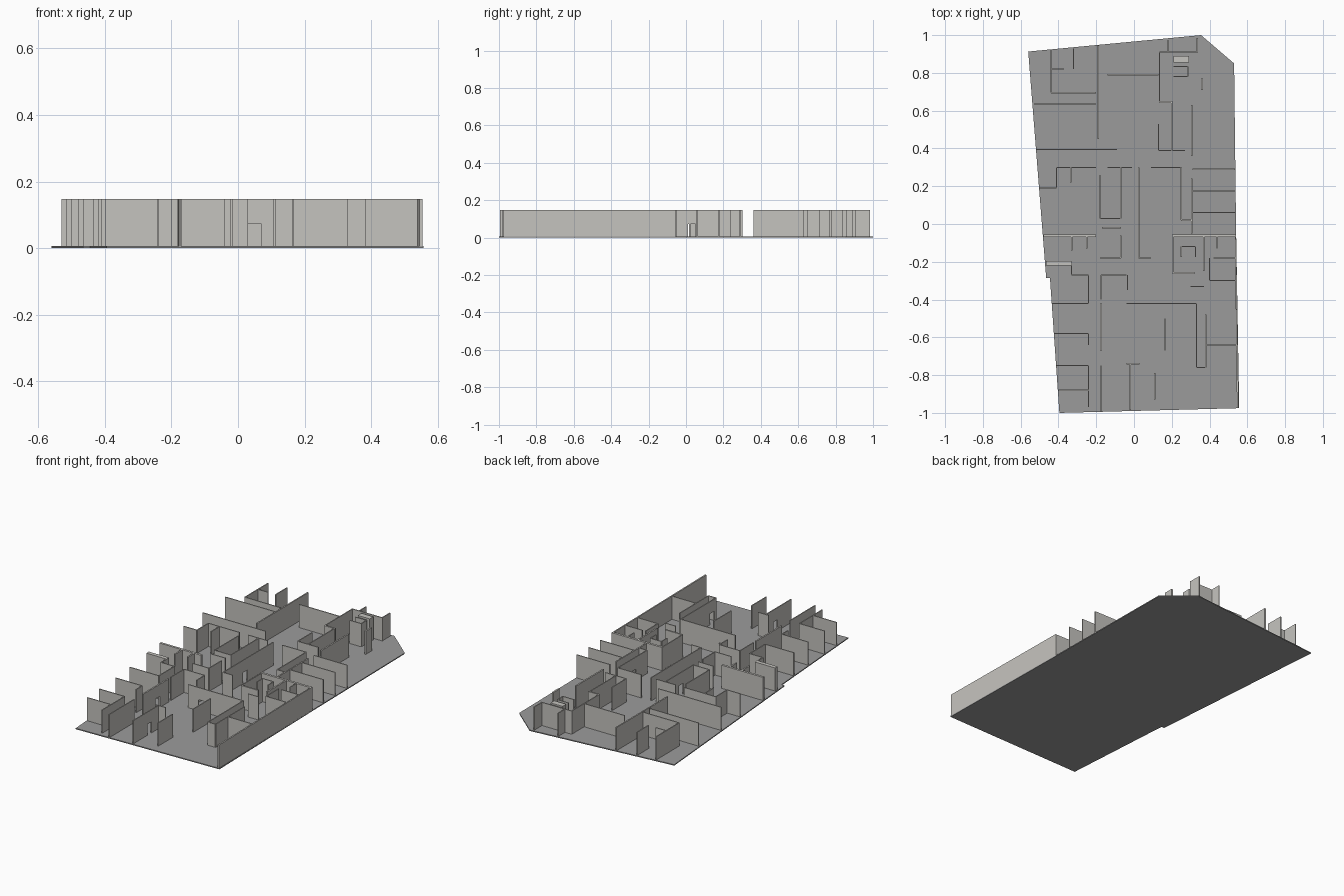
import bpy, bmesh

FLOOR_Z, TOP_Z, DOOR_Z = 0.006, 0.147, 0.073
THIN, THICK = 0.006, 0.014


def material(name, rgb):
    m = bpy.data.materials.new(name)
    m.diffuse_color = (*rgb, 1)
    return m


WALL = material("warm light grey", (0.56, 0.55, 0.52))
FLOOR = material("mid grey", (0.33, 0.33, 0.33))


def finish(name, bm, mat):
    bmesh.ops.recalc_face_normals(bm, faces=bm.faces[:])
    me = bpy.data.meshes.new(name)
    bm.to_mesh(me)
    bm.free()
    me.materials.append(mat)
    ob = bpy.data.objects.new(name, me)
    bpy.context.collection.objects.link(ob)
    return ob


def prism(bm, outline, z0, z1):
    face = bm.faces.new([bm.verts.new((x, y, z0)) for x, y in outline])
    top = bmesh.ops.extrude_face_region(bm, geom=[face])["geom"]
    verts = [v for v in top if isinstance(v, bmesh.types.BMVert)]
    bmesh.ops.translate(bm, verts=verts, vec=(0, 0, z1 - z0))


def block(bm, x0, x1, y0, y1, z0=FLOOR_Z, z1=TOP_Z):
    prism(bm, [(x0, y0), (x1, y0), (x1, y1), (x0, y1)], z0, z1)


def wall(bm, axis, pos, a, b, t=THIN, door=None):
    """Upright wall along one axis; an optional doorway leaves a lintel."""
    a, b = sorted((a, b))
    pieces = [(a, b, FLOOR_Z)]
    if door:
        pieces = [(a, door[0], FLOOR_Z), (*door, DOOR_Z), (door[1], b, FLOOR_Z)]
    for p, q, z in pieces:
        if axis == "x":
            block(bm, p, q, pos - t / 2, pos + t / 2, z)
        else:
            block(bm, pos - t / 2, pos + t / 2, p, q, z)


def wing(name, along_x, along_y):
    """along_x rows: y, x0, x1 ; along_y rows: x, y0, y1 (then thickness, door)."""
    bm = bmesh.new()
    for row in along_x:
        wall(bm, "x", *row)
    for row in along_y:
        wall(bm, "y", *row)
    return finish(name, bm, WALL)


# Floor slab
bm = bmesh.new()
prism(bm, [(-0.56, 0.913), (0.355, 1.0), (0.53, 0.85), (0.54, 0), (0.557, -0.975),
           (-0.395, -1.0), (-0.445, -0.285), (-0.465, -0.285)], 0, FLOOR_Z)
finish("floor_slab", bm, FLOOR)

# Rooms at the back left
wing("back_left_walls",
     [(0.82, -0.44, -0.37), (0.695, -0.44, -0.2), (0.635, -0.53, -0.2),
      (0.395, -0.515, -0.09), (0.79, -0.14, 0.13), (0.30, -0.41, -0.2),
      (0.19, -0.5, -0.41)],
     [(-0.44, 0.695, 0.92), (-0.32, 0.82, 0.93), (-0.19, 0.45, 0.945, 0.008),
      (-0.41, 0.19, 0.3), (-0.335, 0.22, 0.3)])

# Rooms at the back right, with the service core
wing("back_right_walls",
     [(0.91, 0.135, 0.34), (0.645, 0.135, 0.205, 0.01), (0.873, 0.21, 0.29, 0.035),
      (0.833, 0.21, 0.285), (0.78, 0.21, 0.285), (0.39, 0.13, 0.27)],
     [(0.135, 0.645, 0.91), (0.18, 0.91, 0.975), (0.335, 0.91, 0.985),
      (0.285, 0.78, 0.833), (0.36, 0.71, 0.77, 0.01), (0.305, 0.36, 0.63, 0.009),
      (0.13, 0.39, 0.53), (0.2, 0.39, 0.645)])

# Central corridor and its side rooms
wing("central_walls",
     [(0.03, -0.18, -0.07), (0.3, -0.14, -0.01), (0.3, 0.09, 0.25),
      (-0.02, -0.17, -0.07), (-0.18, -0.18, -0.07), (-0.18, 0.025, 0.09),
      (0.02, 0.25, 0.31), (0.29, 0.31, 0.535), (0.175, 0.31, 0.535),
      (0.06, 0.31, 0.535, THIN, (0.33, 0.38))],
     [(-0.18, 0.03, 0.26), (-0.07, 0.03, 0.3, THIN, (0.13, 0.17)),
      (-0.07, -0.18, -0.06), (0.025, -0.18, 0.3, THIN, (0.01, 0.05)),
      (0.25, 0.02, 0.3, THIN, (0.13, 0.17)),
      (0.305, -0.05, 0.24, 0.008, (0.01, 0.05))])

# Middle rooms on both sides
wing("middle_left_walls",
     [(-0.062, -0.48, -0.2, THICK), (-0.207, -0.465, -0.33, 0.024),
      (-0.27, -0.33, -0.24), (-0.42, -0.435, -0.24)],
     [(-0.33, -0.14, -0.06, 0.009), (-0.25, -0.13, -0.06, 0.009),
      (-0.33, -0.27, -0.207), (-0.24, -0.42, -0.27)])
wing("middle_right_walls",
     [(-0.062, 0.2, 0.54, THICK), (-0.12, 0.25, 0.325), (-0.26, 0.205, 0.32, 0.01),
      (-0.18, 0.42, 0.54), (-0.3, 0.4, 0.54), (-0.33, 0.3, 0.37)],
     [(0.205, -0.26, -0.06), (0.25, -0.175, -0.12), (0.325, -0.175, -0.12),
      (0.37, -0.25, -0.06, 0.009), (0.44, -0.13, -0.06), (0.4, -0.3, -0.18)])

# Rooms at the front
wing("front_left_walls",
     [(-0.58, -0.42, -0.24), (-0.75, -0.41, -0.24), (-0.88, -0.4, -0.24),
      (-0.27, -0.175, -0.04)],
     [(-0.24, -0.64, -0.58), (-0.24, -0.97, -0.75, THIN, (-0.87, -0.83)),
      (-0.175, -0.67, -0.42, 0.009, (-0.55, -0.51)), (-0.175, -0.995, -0.75),
      (-0.175, -0.4, -0.27), (-0.035, -0.35, -0.27)])
wing("front_right_walls",
     [(-0.74, -0.04, 0.03), (-0.42, -0.04, 0.165, THIN, (0.03, 0.07)),
      (-0.42, 0.165, 0.33), (-0.76, 0.33, 0.38), (-0.64, 0.38, 0.54)],
     [(-0.02, -0.985, -0.74, THIN, (-0.85, -0.81)), (0.11, -0.93, -0.79),
      (0.165, -0.67, -0.5), (0.33, -0.76, -0.42, THIN, (-0.74, -0.7)),
      (0.38, -0.76, -0.48)])

# Outer wall along the right edge, slightly slanted
bm = bmesh.new()
prism(bm, [(0.545, -0.975), (0.554, -0.975), (0.541, -0.06), (0.534, -0.06)],
      FLOOR_Z, TOP_Z)
finish("right_outer_wall", bm, WALL)
